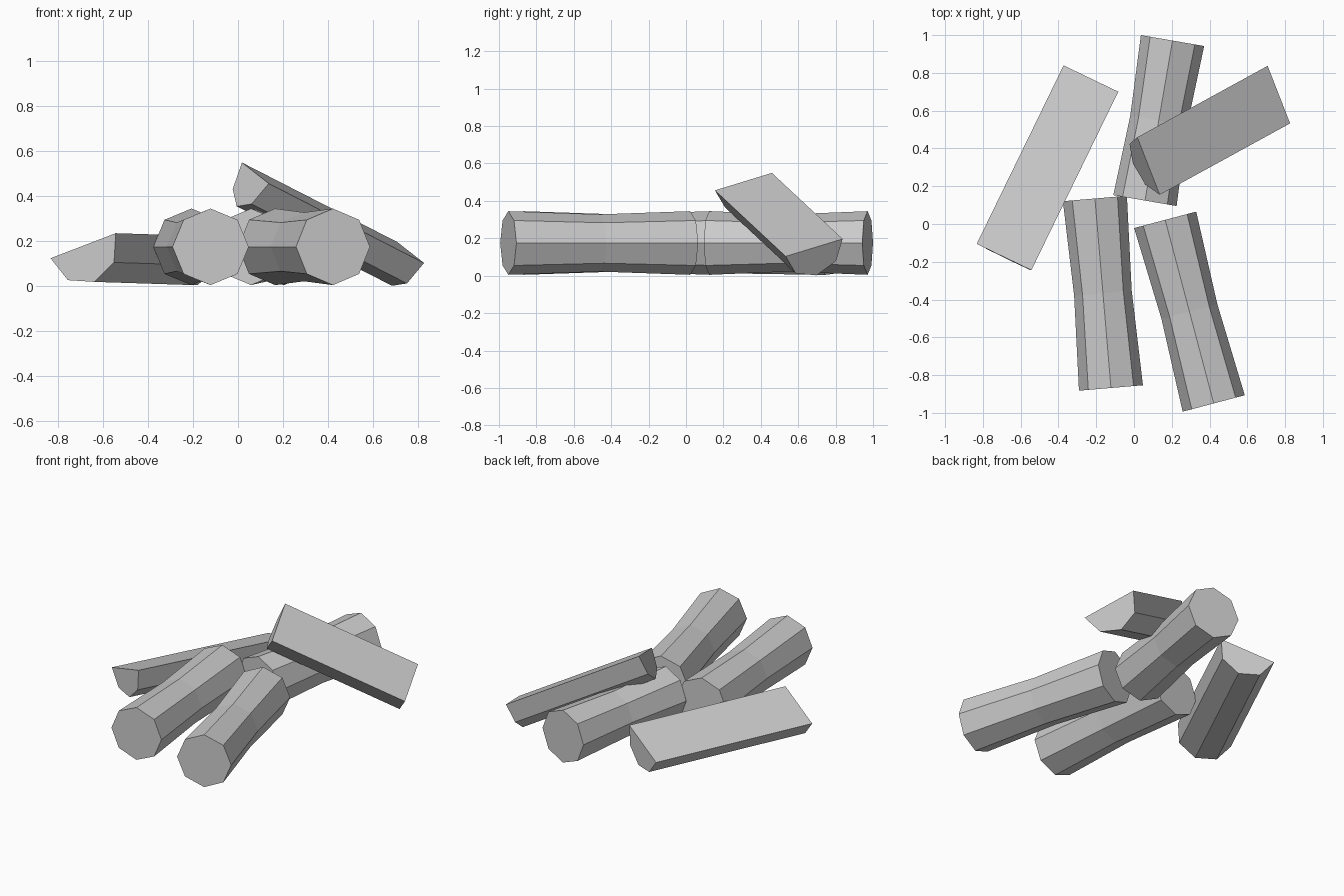
import bpy
import bmesh
from math import cos, sin, pi
from mathutils import Vector

cube = bpy.data.objects.get("Cube")
if cube:
    bpy.data.objects.remove(cube, do_unlink=True)

RADIUS = 0.17

grey = bpy.data.materials.new("light_grey")
grey.use_nodes = True
grey.diffuse_color = (0.6, 0.6, 0.6, 1)
grey.node_tree.nodes["Principled BSDF"].inputs["Base Color"].default_value = (0.6, 0.6, 0.6, 1)


def make_log(name, start, end, up=(0, 0, 1), split=False):
    """Eight-sided log with a slim waist, or a straight half log with its flat side facing up."""
    start, end = Vector(start), Vector(end)
    axis = (end - start).normalized()
    side = axis.cross(Vector(up)).normalized()
    up = side.cross(axis)
    count = 5 if split else 8
    stations = [(0, 1), (1, 1)] if split else [(0, 1), (0.5, 0.9), (1, 1)]

    bm = bmesh.new()
    rings = []
    for t, scale in stations:
        centre = start.lerp(end, t)
        ring = []
        for i in range(count):
            a = pi + i * pi / 4
            ring.append(bm.verts.new(centre + RADIUS * scale * (side * cos(a) + up * sin(a))))
        rings.append(ring)
    for r0, r1 in zip(rings, rings[1:]):
        for i in range(count):
            j = (i + 1) % count
            bm.faces.new((r0[i], r0[j], r1[j], r1[i]))
    bm.faces.new(rings[0])
    bm.faces.new(rings[-1])
    bmesh.ops.recalc_face_normals(bm, faces=bm.faces)

    mesh = bpy.data.meshes.new(name)
    bm.to_mesh(mesh)
    bm.free()
    mesh.materials.append(grey)
    obj = bpy.data.objects.new(name, mesh)
    bpy.context.collection.objects.link(obj)
    return obj


# Whole logs lying on the ground
make_log("front_right_log", (-0.122, -0.868, 0.175), (-0.207, 0.135, 0.175))
make_log("front_left_log", (0.422, -0.95, 0.175), (0.165, 0.022, 0.175))
make_log("back_log", (0.204, 0.971, 0.175), (0.058, 0.124, 0.175))

# Split logs: one on the ground, one leaning on the back log
make_log("ground_half_log", (-0.688, -0.175, 0.18), (-0.228, 0.77, 0.165),
         up=(-0.288, 0.155, 0.944), split=True)
make_log("leaning_half_log", (0.077, 0.307, 0.503), (0.767, 0.685, 0.15),
         up=(0.487, -0.076, 0.87), split=True)
